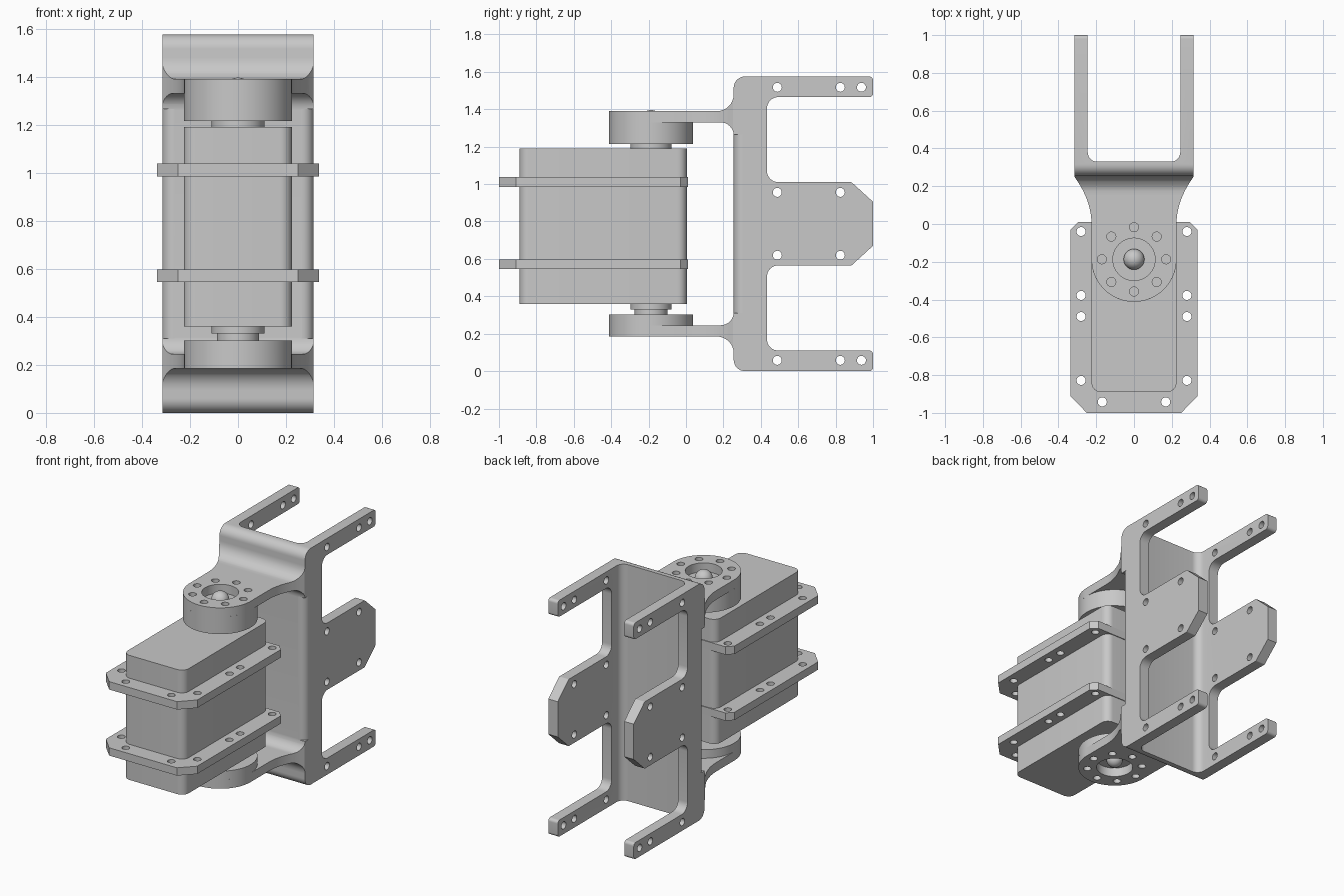
import bpy, bmesh, math
from mathutils import Vector, Matrix

cube = bpy.data.objects.get("Cube")
if cube:
    bpy.data.objects.remove(cube, do_unlink=True)

MID = 0.7875            # height of the mirror plane of the bracket
AXIS_Y = -0.187         # pivot axis of the output horns

grey = bpy.data.materials.new("plain grey")
grey.use_nodes = True
grey.diffuse_color = (0.58, 0.58, 0.58, 1)
grey.node_tree.nodes["Principled BSDF"].inputs["Base Color"].default_value = grey.diffuse_color


def finish(name, bm):
    bmesh.ops.recalc_face_normals(bm, faces=bm.faces)
    mesh = bpy.data.meshes.new(name)
    bm.to_mesh(mesh)
    bm.free()
    mesh.materials.append(grey)
    obj = bpy.data.objects.new(name, mesh)
    bpy.context.collection.objects.link(obj)
    return obj


def rounded(points, steps=8):
    """Turn (u, v, radius) corners into an outline with filleted corners."""
    out = []
    for i, (u, v, r) in enumerate(points):
        p = Vector((u, v, 0))
        if r == 0:
            out.append(p)
            continue
        a = (Vector((*points[i - 1][:2], 0)) - p).normalized()
        b = (Vector((*points[(i + 1) % len(points)][:2], 0)) - p).normalized()
        half = a.angle(b) / 2
        centre = p + (a + b).normalized() * r / math.sin(half)
        t = r / math.tan(half)
        start = (p + a * t - centre).normalized()
        end = (p + b * t - centre).normalized()
        out += [centre + start.slerp(end, k / steps) * r for k in range(steps + 1)]
    return out


def prism(name, points, axis, low, high):
    """Extrude an outline along z (outline in x, y) or x (outline in y, z)."""
    bm = bmesh.new()
    place = (lambda p: (p.x, p.y, low)) if axis == "z" else (lambda p: (low, p.x, p.y))
    face = bm.faces.new([bm.verts.new(place(p)) for p in rounded(points)])
    new = bmesh.ops.extrude_face_region(bm, geom=[face])["geom"]
    d = high - low
    bmesh.ops.translate(bm, vec=(0, 0, d) if axis == "z" else (d, 0, 0),
                        verts=[g for g in new if isinstance(g, bmesh.types.BMVert)])
    return finish(name, bm)


def cylinders(name, centres, radius, length, axis="z", segments=24):
    bm = bmesh.new()
    turn = Matrix.Rotation(math.pi / 2, 4, "Y") if axis == "x" else Matrix()
    for c in centres:
        bmesh.ops.create_cone(bm, cap_ends=True, segments=segments, radius1=radius,
                              radius2=radius, depth=length,
                              matrix=Matrix.Translation(c) @ turn)
    return finish(name, bm)


def boolean(obj, cutter, operation="DIFFERENCE"):
    mod = obj.modifiers.new("cut", "BOOLEAN")
    mod.operation, mod.solver, mod.object = operation, "EXACT", cutter
    bpy.context.view_layer.objects.active = obj
    bpy.ops.object.modifier_apply(modifier=mod.name)
    bpy.data.objects.remove(cutter, do_unlink=True)


def mirrored(half):
    return half + [(-u, v, r) for u, v, r in reversed(half)]


parts = []

# Motor housing
parts.append(prism("motor_housing", mirrored([(0.225, -0.89, 0.05), (0.225, 0.005, 0.05)]),
                   "z", 0.36, 1.19))

# Mounting flanges with screw holes
flange_outline = mirrored([(0.25, -1, 0), (0.337, -0.91, 0), (0.337, -0.03, 0), (0.297, 0.01, 0)])
flange_holes = [(0.28, -0.04), (0.28, -0.378), (0.28, -0.49), (0.28, -0.828), (0.168, -0.942)]
for name, low, high in (("lower_flange", 0.545, 0.597), ("upper_flange", 0.985, 1.038)):
    flange = prism(name, flange_outline, "z", low, high)
    boolean(flange, cylinders("holes", [(s * x, y, low) for x, y in flange_holes for s in (-1, 1)],
                              0.024, 0.4))
    parts.append(flange)

# Bracket: side silhouette crossed with the plan outline
upper = [(0.255, 0.5425, 0.07), (-0.45, 0.5425, 0), (-0.45, 0.6025, 0),
         (0.255, 0.6025, 0.09), (0.255, MID, 0.06), (1, MID, 0.02),
         (1, 0.6775, 0.02), (0.433, 0.6775, 0.06), (0.433, 0.2225, 0.06),
         (0.885, 0.2225, 0.01), (1, 0.1175, 0)]
side = [(y, MID + h, r) for y, h, r in upper] + [(y, MID - h, r) for y, h, r in reversed(upper)]
bracket = prism("bracket", side, "x", -0.4, 0.4)

flare = [(0.225 + 1.44 * y * y, y, 0) for y in (0.25 * k / 10 for k in range(11))]
nose = [(0.225 * math.sin(a), AXIS_Y - 0.225 * math.cos(a), 0)
        for a in (math.pi / 2 * (k + 0.5) / 16 for k in range(16))]
plan = mirrored(nose + flare + [(0.315, 1.1, 0), (0.245, 1.1, 0), (0.245, 0.33, 0.05)])
boolean(bracket, prism("plan", plan, "z", -0.1, 1.7), "INTERSECT")

# Rounded front corners of the upright
for s in (-1, 1):
    corner = [(0.265, 0.255, 0), (0.3149, 0.2551, 0.049), (0.3149, 0.305, 0),
              (0.34, 0.305, 0), (0.34, 0.23, 0), (0.265, 0.23, 0)]
    boolean(bracket, prism("corner", [(s * x, y, r) for x, y, r in corner], "z", 0.31, 1.265))

# Side screw holes, and horn screw circles with centre openings
side_holes = [(0.488, 0.73), (0.825, 0.73), (0.938, 0.73), (0.488, 0.168), (0.825, 0.168)]
boolean(bracket, cylinders("holes", [(0, y, MID + s * h) for y, h in side_holes for s in (-1, 1)],
                           0.024, 1, "x"))
circle = [(0.17 * math.cos(k * math.pi / 4), AXIS_Y + 0.17 * math.sin(k * math.pi / 4))
          for k in range(8)]
boolean(bracket, cylinders("holes", [(x, y, MID) for x, y in circle], 0.024, 1.4))
boolean(bracket, cylinders("openings", [(0, AXIS_Y, MID)], 0.112, 1.4, segments=48))
parts.append(bracket)

# Output horns and shafts
for name, radius, low, high in (("upper_horn", 0.225, 1.215, 1.33), ("upper_shaft", 0.11, 1.18, 1.22),
                                ("lower_horn", 0.225, 0.245, 0.302), ("lower_shaft", 0.088, 0.29, 0.34),
                                ("lower_collar", 0.11, 0.33, 0.37)):
    parts.append(cylinders(name, [(0, AXIS_Y, (low + high) / 2)], radius, high - low, segments=64))

# Domed centre screws
for name, z, radius in (("upper_screw", 1.341, 0.055), ("lower_screw", 0.24, 0.05)):
    bm = bmesh.new()
    bmesh.ops.create_uvsphere(bm, u_segments=32, v_segments=16, radius=radius,
                              matrix=Matrix.Translation((0, AXIS_Y, z)))
    parts.append(finish(name, bm))

# Smooth curves, crisp edges
bpy.ops.object.select_all(action="DESELECT")
for obj in parts:
    obj.select_set(True)
bpy.context.view_layer.objects.active = parts[0]
bpy.ops.object.shade_smooth_by_angle(angle=math.radians(30))
